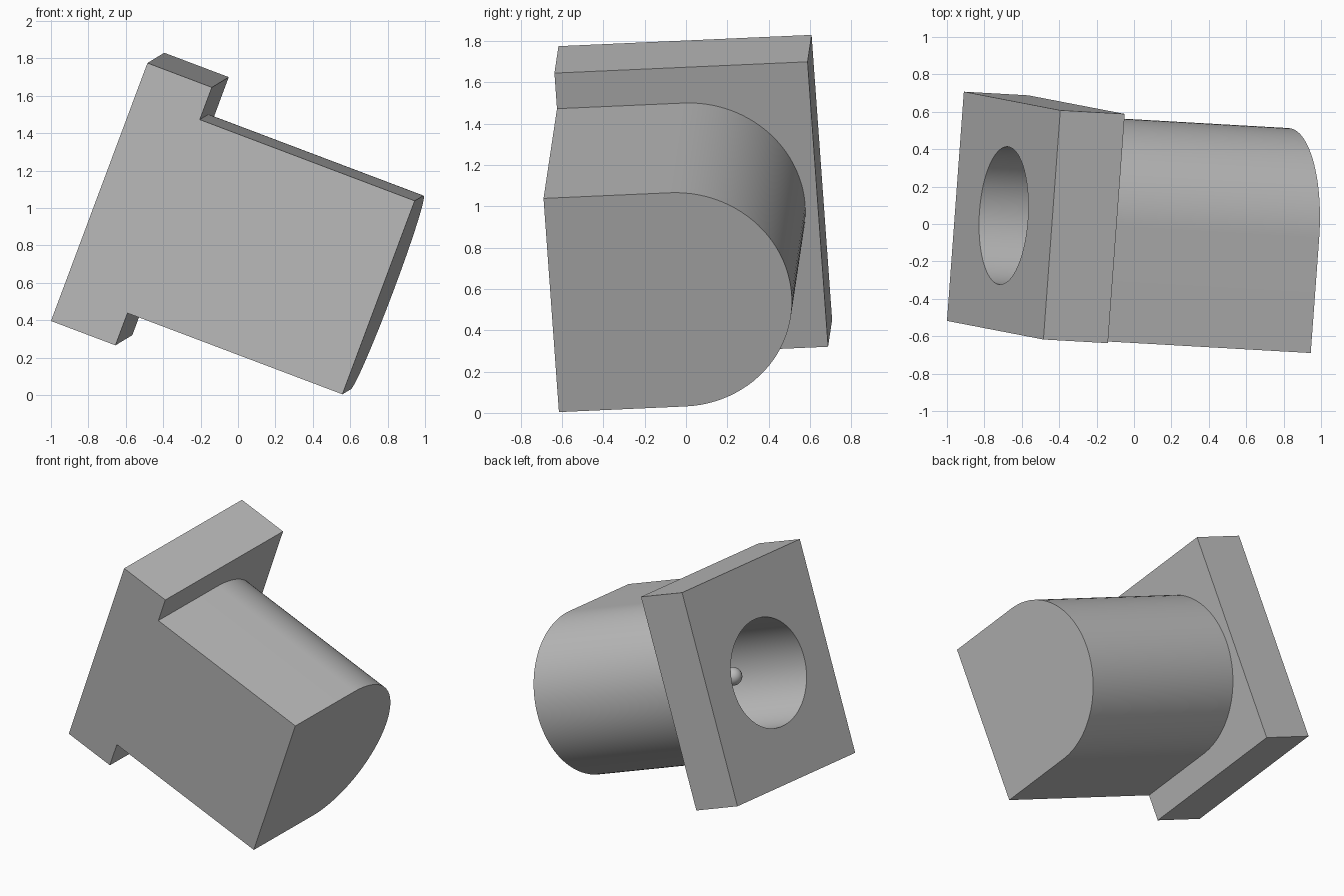
import bpy, bmesh, math
from mathutils import Vector, Matrix

cube = bpy.data.objects.get("Cube")
if cube:
    bpy.data.objects.remove(cube)

# Key sizes, all multiples of the body radius
R = 0.5535
HALF_W, HALF_H = R * 10 / 9, R * 4 / 3
FLANGE, LENGTH = R * 2 / 3, R * 26 / 9
BORE_R, BORE_DEPTH = R * 2 / 3, R * 20 / 9
PIN_R, PIN_START = R / 9, 0.32

# Tilted frame: x along the barrel, y to the rounded side, z up the flange
along = Vector((0.934, -0.053, -0.353)).normalized()
side = Vector((0.073, 0.996, 0.0445))
side = (side - along * side.dot(along)).normalized()
up = along.cross(side)
frame = Matrix((along, side, up)).transposed().to_4x4()
frame.translation = (-0.697, 0.045, 1.113)

grey = bpy.data.materials.new("plain grey")
grey.use_nodes = True
colour = (0.5, 0.5, 0.5, 1)
grey.diffuse_color = colour
grey.node_tree.nodes["Principled BSDF"].inputs["Base Color"].default_value = colour


def add_object(name, bm):
    bmesh.ops.recalc_face_normals(bm, faces=bm.faces)
    mesh = bpy.data.meshes.new(name)
    bm.to_mesh(mesh)
    bm.free()
    mesh.materials.append(grey)
    obj = bpy.data.objects.new(name, mesh)
    obj.matrix_world = frame
    bpy.context.collection.objects.link(obj)
    return obj


def prism(name, outline, x0, x1):
    """Extrude a (y, z) outline from x0 to x1."""
    bm = bmesh.new()
    face = bm.faces.new([bm.verts.new((x0, y, z)) for y, z in outline])
    moved = bmesh.ops.extrude_face_region(bm, geom=[face], use_keep_orig=True)["geom"]
    verts = [v for v in moved if isinstance(v, bmesh.types.BMVert)]
    bmesh.ops.translate(bm, verts=verts, vec=(x1 - x0, 0, 0))
    return add_object(name, bm)


def arc(radius, start, end, steps):
    angles = [start + (end - start) * i / steps for i in range(steps + 1)]
    return [(radius * math.cos(a), radius * math.sin(a)) for a in angles]


def combine(target, other, operation):
    """Apply a boolean and drop the second solid."""
    mod = target.modifiers.new(operation, 'BOOLEAN')
    mod.operation, mod.object, mod.solver = operation, other, 'EXACT'
    bpy.context.view_layer.update()
    result = target.evaluated_get(bpy.context.evaluated_depsgraph_get())
    mesh = bpy.data.meshes.new_from_object(result)
    target.modifiers.clear()
    target.data = mesh
    bpy.data.objects.remove(other)


# Housing: rectangular flange joined to a D-shaped barrel, flush on one side
housing = prism("housing", [(-HALF_W, -HALF_H), (HALF_W, -HALF_H),
                            (HALF_W, HALF_H), (-HALF_W, HALF_H)], 0, FLANGE)
d_shape = [(-HALF_W, -R)] + arc(R, -math.pi / 2, math.pi / 2, 48) + [(-HALF_W, R)]
combine(housing, prism("barrel", d_shape, FLANGE / 2, LENGTH), 'UNION')

# Blind round socket
circle = arc(BORE_R, 0, 2 * math.pi, 80)[:-1]
combine(housing, prism("bore", circle, -0.1, BORE_DEPTH), 'DIFFERENCE')

# Centre pin with a domed tip, turned about the barrel axis
bm = bmesh.new()
profile = [(PIN_START - c, s) for c, s in arc(PIN_R, 0, math.pi / 2, 10)]
profile.append((BORE_DEPTH + 0.05, PIN_R))
profile.append((BORE_DEPTH + 0.05, 0))
verts = [bm.verts.new((x, y, 0)) for x, y in profile]
edges = [bm.edges.new(pair) for pair in zip(verts, verts[1:])]
bmesh.ops.spin(bm, geom=verts + edges, cent=(0, 0, 0), axis=(1, 0, 0),
               angle=2 * math.pi, steps=32)
bmesh.ops.remove_doubles(bm, verts=bm.verts, dist=0.0001)
pin = add_object("centre_pin", bm)

# Smooth the round walls and keep the edges crisp
for obj in (housing, pin):
    bpy.ops.object.select_all(action='DESELECT')
    obj.select_set(True)
    bpy.context.view_layer.objects.active = obj
    bpy.ops.object.shade_smooth_by_angle(angle=math.radians(30))
